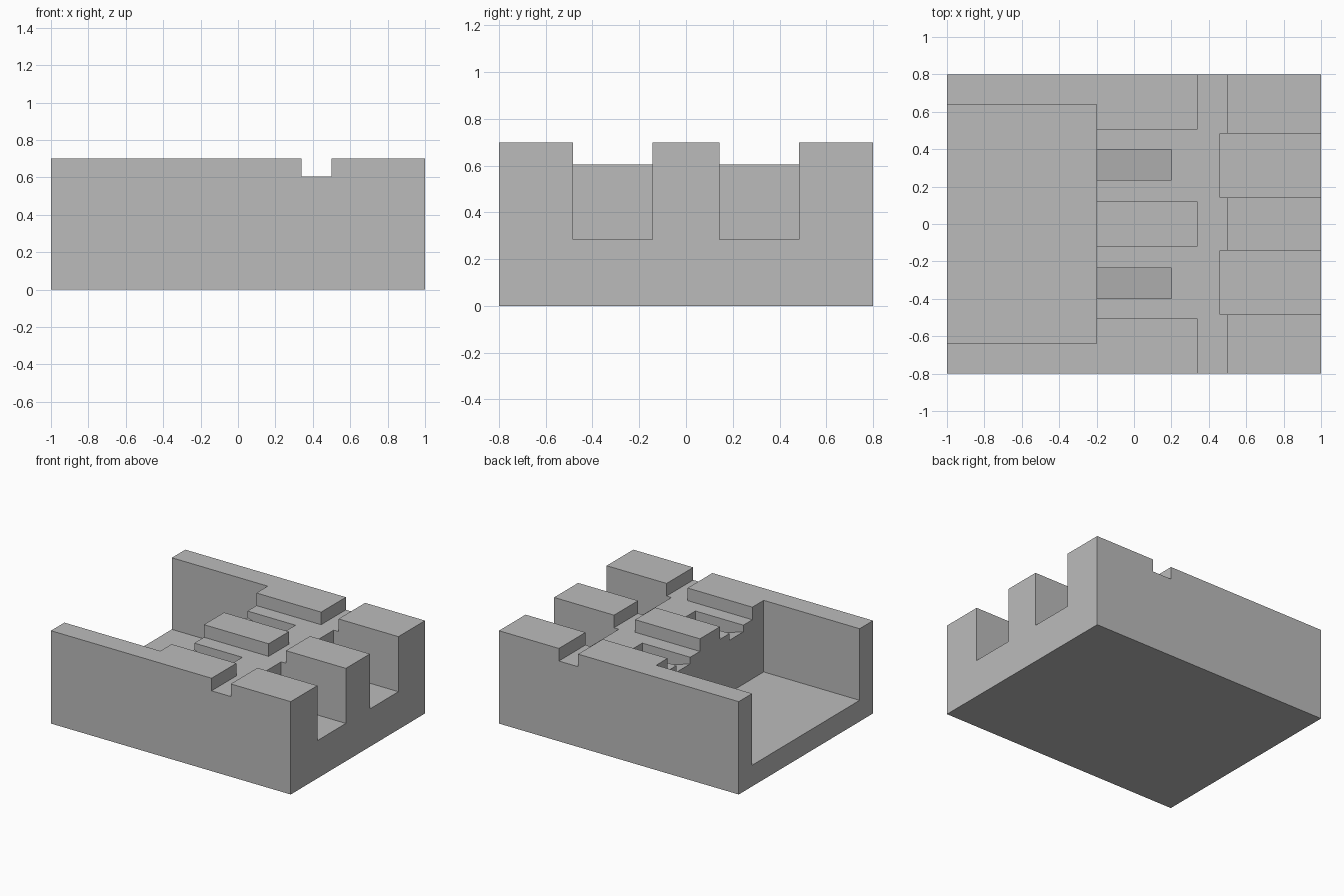
import bpy
import bmesh

cube = bpy.data.objects.get("Cube")
if cube:
    bpy.data.objects.remove(cube, do_unlink=True)

# Single matte grey
grey = bpy.data.materials.new("plain_grey")
grey.use_nodes = True
color = (0.5, 0.5, 0.5, 1)
grey.diffuse_color = color
for node in grey.node_tree.nodes:
    if node.type == 'BSDF_PRINCIPLED':
        node.inputs["Base Color"].default_value = color

LENGTH, WIDTH, HEIGHT = 2.0, 1.6, 0.7
GROOVE_Z = 0.605
ABOVE = 0.9


def prism(name, profile, y0, y1):
    """Extrude an x-z profile from y0 to y1."""
    bm = bmesh.new()
    face = bm.faces.new([bm.verts.new((x, y0, z)) for x, z in profile])
    ext = bmesh.ops.extrude_face_region(bm, geom=[face])
    moved = [v for v in ext["geom"] if isinstance(v, bmesh.types.BMVert)]
    bmesh.ops.translate(bm, verts=moved, vec=(0, y1 - y0, 0))
    bmesh.ops.recalc_face_normals(bm, faces=bm.faces)
    mesh = bpy.data.meshes.new(name)
    bm.to_mesh(mesh)
    bm.free()
    mesh.materials.append(grey)
    obj = bpy.data.objects.new(name, mesh)
    bpy.context.collection.objects.link(obj)
    return obj


def block(name, x0, x1, y0, y1, z0, z1):
    return prism(name, [(x0, z0), (x1, z0), (x1, z1), (x0, z1)], y0, y1)


def carve(target, cutter):
    """Subtract the cutter from the target and discard it."""
    mod = target.modifiers.new("cut", 'BOOLEAN')
    mod.operation = 'DIFFERENCE'
    mod.solver = 'EXACT'
    mod.object = cutter
    bpy.context.view_layer.update()
    graph = bpy.context.evaluated_depsgraph_get()
    mesh = bpy.data.meshes.new_from_object(target.evaluated_get(graph))
    target.modifiers.clear()
    target.data = mesh
    bpy.data.objects.remove(cutter, do_unlink=True)


# Solid body
body = block("tray_body", -LENGTH / 2, LENGTH / 2, -WIDTH / 2, WIDTH / 2, 0, HEIGHT)

# Large open bay and the shallow groove across the full width
carve(body, block("bay_cutter", -1.2, -0.2, -0.64, 0.64, 0.16, ABOVE))
carve(body, block("groove_cutter", 0.34, 0.5, -1, 1, GROOVE_Z, ABOVE))

for side in (-1, 1):
    # Shallow channel joining the bay to the groove
    ys = sorted((side * 0.12, side * 0.505))
    carve(body, block("channel_cutter", -0.3, 0.4, *ys, GROOVE_Z, ABOVE))
    # Deep pocket open at the end
    ys = sorted((side * 0.143, side * 0.483))
    carve(body, block("pocket_cutter", 0.46, 1.2, *ys, 0.285, ABOVE))
    # Sloping slot in the channel floor
    ys = sorted((side * 0.235, side * 0.398))
    ramp = [(-0.3, 0.586), (0.2, 0.43), (0.2, 0.65), (-0.3, 0.65)]
    carve(body, prism("slot_cutter", ramp, *ys))
